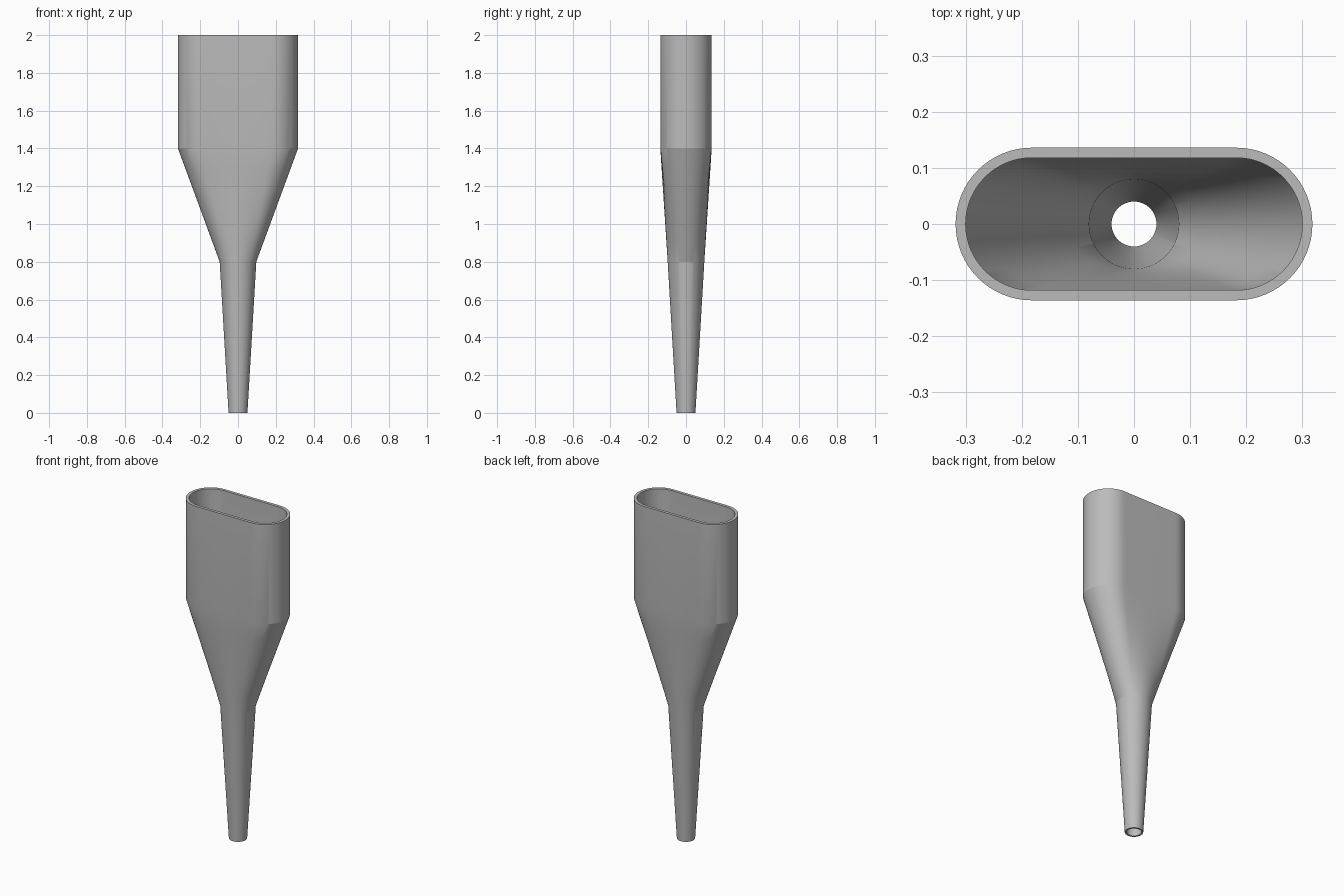
import bpy, bmesh, math

if "Cube" in bpy.data.objects:
    bpy.data.objects.remove(bpy.data.objects["Cube"])

ARC, FLAT = 16, 8   # segments per quarter arc and per half of a flat side


def ring(half_x, radius, z, flat_share):
    """Stadium ring with flats, or a circle when half_x equals radius.
    flat_share is the part of each quadrant that belongs to the flat side."""
    straight = half_x - radius
    quad = []
    for i in range(ARC + FLAT):
        if straight > 0:
            if i <= ARC:
                a = math.pi / 2 * i / ARC
                p = (straight + radius * math.cos(a), radius * math.sin(a))
            else:
                p = (straight * (1 - (i - ARC) / FLAT), radius)
        else:
            bend = 1 - flat_share
            t = bend * i / ARC if i <= ARC else bend + flat_share * (i - ARC) / FLAT
            a = math.pi / 2 * t
            p = (radius * math.cos(a), radius * math.sin(a))
        quad.append(p)
    # Mirror the quadrant round the full loop
    right_top = quad + [(0.0, radius)]
    top = right_top + [(-x, y) for x, y in reversed(right_top[:-1])]
    loop = top + [(x, -y) for x, y in reversed(top[1:-1])]
    return [(x, y, z) for x, y in loop]


def blend(a, b, t):
    return [tuple(p + (q - p) * t for p, q in zip(u, v)) for u, v in zip(a, b)]


def wall(spout_r, neck_r, half_x, radius):
    """Rings from the spout up through the funnel to the mouth."""
    spout = ring(spout_r, spout_r, 0.0, 0.46)
    neck = ring(neck_r, neck_r, 0.8, 0.46)
    shoulder = ring(half_x, radius, 1.4, 0.46)
    mouth = ring(half_x, radius, 2.0, 0.46)
    return [spout] + [blend(neck, shoulder, k / 6) for k in range(7)] + [mouth]


# Outer wall up, inner wall down, joined by flat rims at both ends
outer = wall(0.05, 0.097, 0.318, 0.136)
inner = wall(0.04, 0.08, 0.30, 0.118)
bm = bmesh.new()
rings = [[bm.verts.new(p) for p in r] for r in outer + inner[::-1]]
for k, low in enumerate(rings):
    high = rings[(k + 1) % len(rings)]
    n = len(low)
    for i in range(n):
        j = (i + 1) % n
        bm.faces.new((low[i], low[j], high[j], high[i]))
bmesh.ops.recalc_face_normals(bm, faces=bm.faces)
mesh = bpy.data.meshes.new("nozzle")
bm.to_mesh(mesh)
bm.free()

# Plain grey plastic
grey = bpy.data.materials.new("grey")
grey.diffuse_color = (0.5, 0.5, 0.5, 1)
grey.use_nodes = True
grey.node_tree.nodes["Principled BSDF"].inputs["Base Color"].default_value = grey.diffuse_color
mesh.materials.append(grey)

nozzle = bpy.data.objects.new("nozzle", mesh)
bpy.context.collection.objects.link(nozzle)
bpy.context.view_layer.objects.active = nozzle
nozzle.select_set(True)
bpy.ops.object.shade_smooth_by_angle(angle=math.radians(15))
